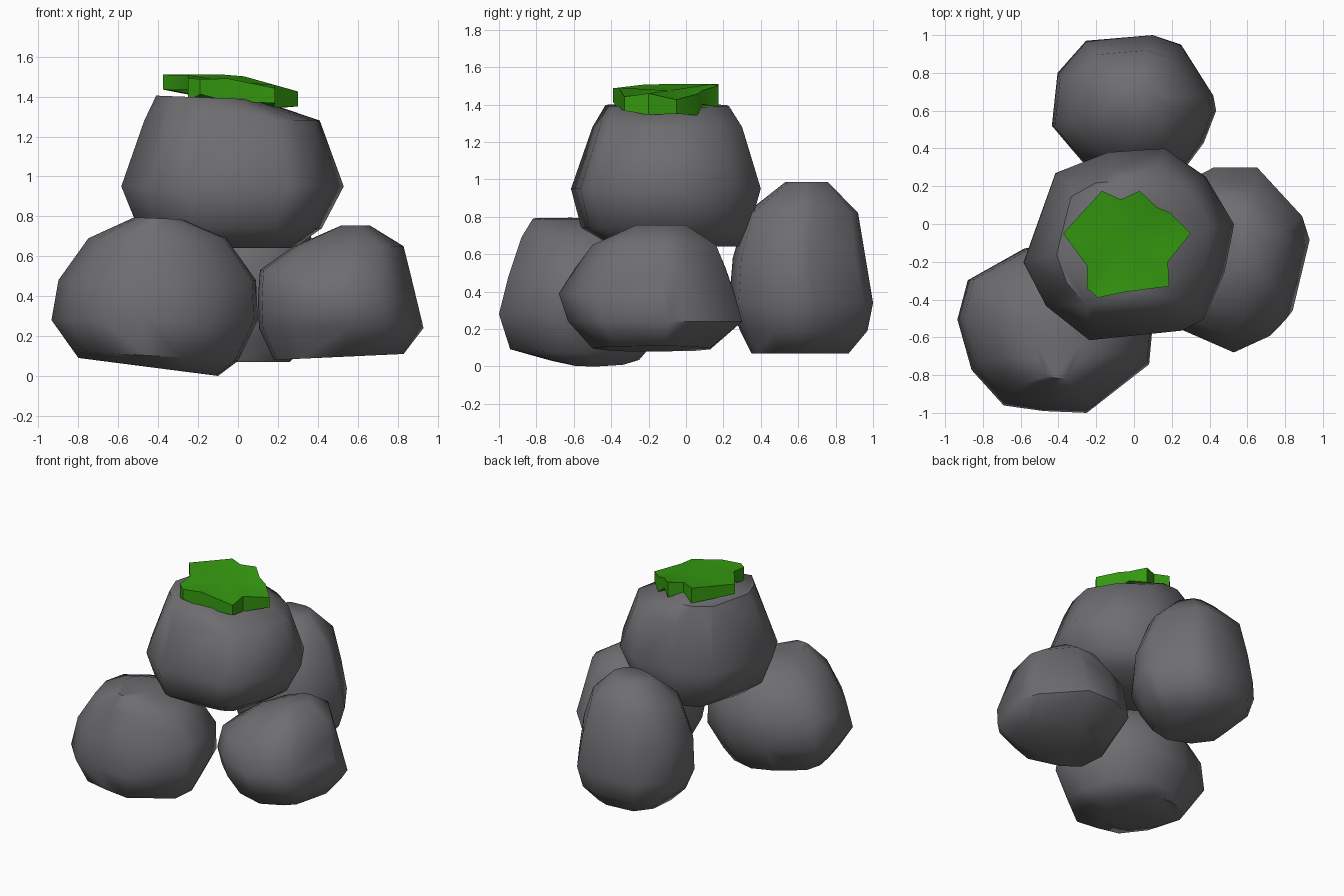
import bpy, bmesh, math

if "Cube" in bpy.data.objects:
    bpy.data.objects.remove(bpy.data.objects["Cube"])


def material(name, rgb):
    m = bpy.data.materials.new(name)
    m.diffuse_color = (*rgb, 1)
    m.use_nodes = True
    m.node_tree.nodes["Principled BSDF"].inputs["Base Color"].default_value = m.diffuse_color
    return m


STONE = material("grey stone", (0.155, 0.155, 0.165))
MOSS = material("green moss", (0.035, 0.32, 0.005))


def finish(bm, name, mat, angle):
    bmesh.ops.recalc_face_normals(bm, faces=bm.faces)
    me = bpy.data.meshes.new(name)
    bm.to_mesh(me)
    bm.free()
    me.materials.append(mat)
    ob = bpy.data.objects.new(name, me)
    bpy.context.collection.objects.link(ob)
    bpy.ops.object.select_all(action='DESELECT')
    ob.select_set(True)
    bpy.context.view_layer.objects.active = ob
    bpy.ops.object.shade_smooth_by_angle(angle=math.radians(angle))


def rock(name, outline, levels):
    """Convex stone: the plan outline is fitted into a box (z, x0, x1, y0, y1, tilt) per level."""
    xs, ys = [p[0] for p in outline], [p[1] for p in outline]
    ax, bx, ay, by = min(xs), max(xs), min(ys), max(ys)
    bm = bmesh.new()
    for z, x0, x1, y0, y1, tilt in levels:
        for x, y in outline:
            u, v = (x - ax) / (bx - ax), (y - ay) / (by - ay)
            bm.verts.new((x0 + u * (x1 - x0), y0 + v * (y1 - y0), z + tilt * (u - 0.5)))
    hull = bmesh.ops.convex_hull(bm, input=bm.verts)
    bmesh.ops.delete(bm, geom=list({v for v in hull["geom_interior"] + hull["geom_unused"]
                                    if isinstance(v, bmesh.types.BMVert)}), context='VERTS')
    finish(bm, name, STONE, 50)


# Upper stone resting on the other three
rock("top_stone",
     [(-.14, .38), (.16, .40), (.38, .25), (.53, 0), (.48, -.25), (.37, -.50), (.25, -.56),
      (-.24, -.61), (-.47, -.43), (-.59, -.20), (-.42, .27)],
     [(.64, -.36, .28, -.40, .28, 0), (.74, -.50, .42, -.56, .34, 0),
      (.95, -.585, .53, -.615, .40, 0), (1.28, -.47, .41, -.50, .30, 0),
      (1.395, -.41, .10, -.43, .23, -.02)])

# Front left stone
rock("front_left_stone",
     [(-.935, -.50), (-.88, -.29), (-.58, -.12), (-.30, -.08), (0, -.25), (.10, -.52),
      (.08, -.74), (-.25, -1), (-.48, -.99), (-.69, -.96), (-.86, -.77)],
     [(.045, -.80, -.10, -.72, -.25, -.09), (.10, -.82, 0, -.94, -.20, -.05),
      (.28, -.935, .10, -1, -.09, 0), (.48, -.90, .09, -.95, -.10, 0),
      (.69, -.75, -.06, -.88, -.20, 0), (.79, -.52, -.28, -.82, -.45, -.01)])

# Right stone
rock("right_stone",
     [(.93, -.10), (.89, .03), (.65, .30), (.42, .30), (.20, .18), (.10, -.10), (.12, -.40),
      (.27, -.55), (.55, -.67), (.75, -.58), (.84, -.49)],
     [(.095, .18, .83, -.50, .13, .03), (.24, .105, .93, -.63, .30, 0),
      (.39, .10, .89, -.68, .26, 0), (.53, .11, .86, -.59, .21, 0),
      (.65, .28, .83, -.50, .16, 0), (.755, .52, .66, -.27, 0, 0)])

# Tall back stone
rock("back_stone",
     [(-.27, .33), (-.43, .52), (-.40, .80), (-.25, .97), (.10, 1), (.25, .95), (.42, .68),
      (.435, .60), (.37, .43), (.26, .28), (0, .23)],
     [(.07, -.26, .26, .35, .87, 0), (.19, -.38, .38, .29, .97, 0),
      (.34, -.435, .435, .23, 1, 0), (.58, -.42, .41, .25, .95, 0),
      (.82, -.33, .32, .32, .92, 0), (.985, -.14, .15, .53, .76, 0)])

# Moss patch: star-like slab that droops to the right, with a dimple in the middle
star = [(-.375, -.05), (-.17, .175), (-.07, .13), (.03, .175), (.12, .09), (.19, .06), (.30, -.05),
        (.18, -.20), (.185, -.33), (-.05, -.36), (-.19, -.39), (-.25, -.34), (-.25, -.22)]
bm = bmesh.new()


def moss_z(x, y):
    return 1.51 - max(0, x) * .28 - max(0, -.2 - y) * .12


top = [bm.verts.new((x, y, moss_z(x, y))) for x, y in star]
low = [bm.verts.new((x, y, moss_z(x, y) - .075 - .04 * (i % 2))) for i, (x, y) in enumerate(star)]
hub_top = bm.verts.new((-.05, -.09, 1.475))
hub_low = bm.verts.new((-.05, -.09, 1.385))
for i in range(len(star)):
    j = (i + 1) % len(star)
    bm.faces.new((top[i], top[j], hub_top))
    bm.faces.new((low[j], low[i], hub_low))
    bm.faces.new((top[j], top[i], low[i], low[j]))
finish(bm, "moss_patch", MOSS, 40)
